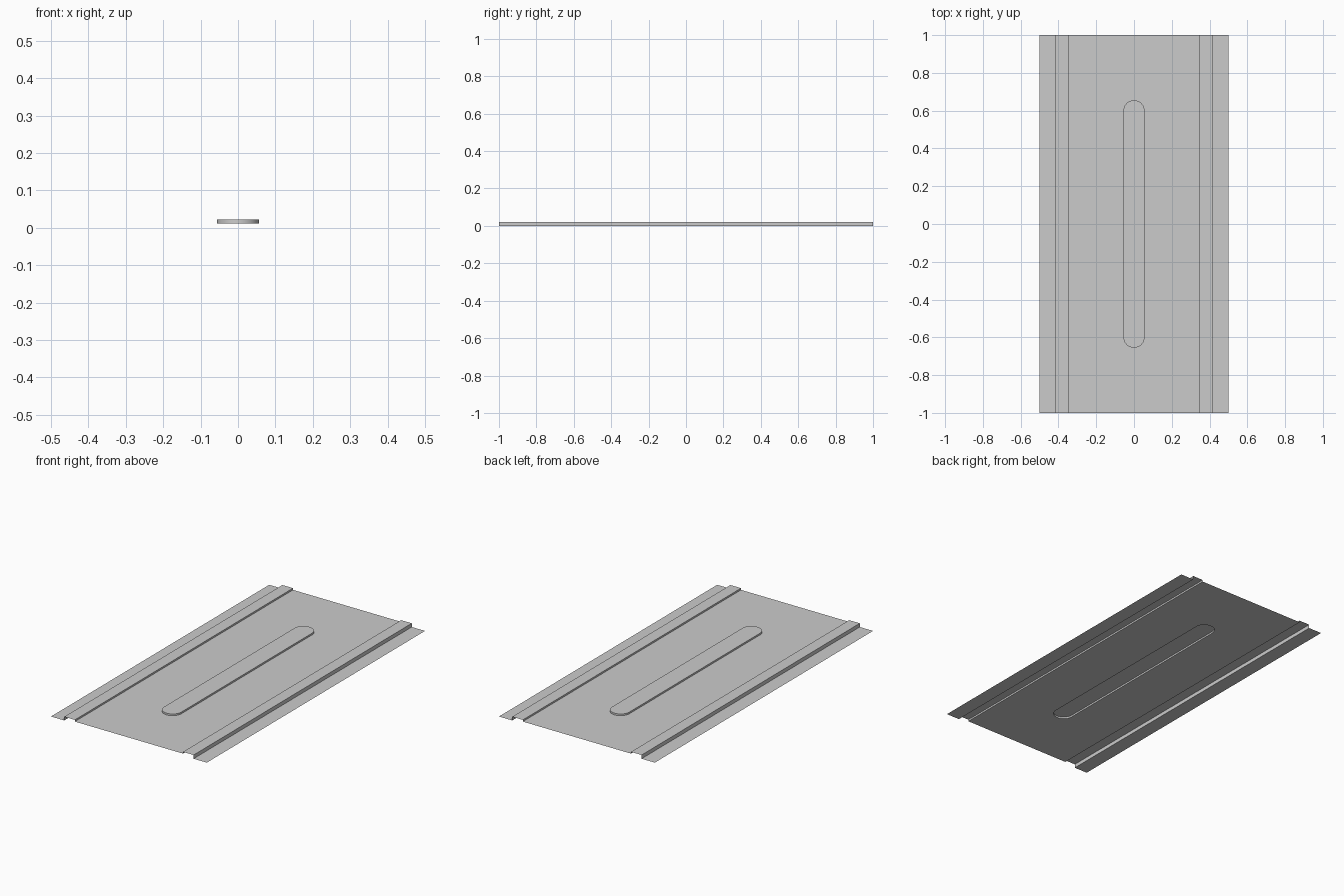
import bpy, bmesh
from math import sin, cos, pi

if "Cube" in bpy.data.objects:
    bpy.data.objects.remove(bpy.data.objects["Cube"])

HALF_LEN = 1.0
PANEL_Z, TOP_Z = 0.0115, 0.0215
RIB_IN, RIB_OUT, EDGE = 0.347, 0.415, 0.5
SLOT_R, SLOT_END = 0.056, 0.655
SEGS = 12


def make_half(name, faces):
    """Build the +x half from polygons and mirror it across x = 0."""
    bm = bmesh.new()
    for pts in faces:
        bm.faces.new([bm.verts.new(p) for p in pts])
    bmesh.ops.remove_doubles(bm, verts=bm.verts[:], dist=1e-5)
    mesh = bpy.data.meshes.new(name)
    bm.to_mesh(mesh)
    bm.free()
    obj = bpy.data.objects.new(name, mesh)
    bpy.context.collection.objects.link(obj)
    mod = obj.modifiers.new("Mirror", 'MIRROR')
    mod.use_axis = (True, False, False)
    bpy.context.view_layer.objects.active = obj
    obj.select_set(True)
    bpy.ops.object.shade_smooth_by_angle(angle=pi / 6)
    obj.select_set(False)
    return obj


# Half outline of the rounded slot, from bottom to top along +x
arc = [i * pi / 2 / SEGS for i in range(SEGS + 1)]
cy = SLOT_END - SLOT_R
slot = [(SLOT_R * sin(a), -cy - SLOT_R * cos(a)) for a in arc]
slot += [(x, -y) for x, y in reversed(slot)]
slot[0], slot[-1] = (0, -SLOT_END), (0, SLOT_END)

# Flat centre sheet, open under the slot
sheet = [(0, -HALF_LEN), (RIB_IN, -HALF_LEN), (RIB_IN, HALF_LEN), (0, HALF_LEN)]
make_half("centre_panel", [[(x, y, PANEL_Z) for x, y in sheet + slot[::-1]]])

# Embossed slot: cap and side wall
cap = [(x, y, TOP_Z) for x, y in slot]
walls = [[(*a, PANEL_Z), (*b, PANEL_Z), (*b, TOP_Z), (*a, TOP_Z)]
         for a, b in zip(slot, slot[1:])]
make_half("raised_slot", [cap] + walls)

# Stepped ribs and outer flanges, swept along y
profile = [(RIB_IN, PANEL_Z), (RIB_IN, TOP_Z), (RIB_OUT, TOP_Z), (RIB_OUT, 0), (EDGE, 0)]
make_half("side_ribs", [
    [(x0, -HALF_LEN, z0), (x1, -HALF_LEN, z1), (x1, HALF_LEN, z1), (x0, HALF_LEN, z0)]
    for (x0, z0), (x1, z1) in zip(profile, profile[1:])])
